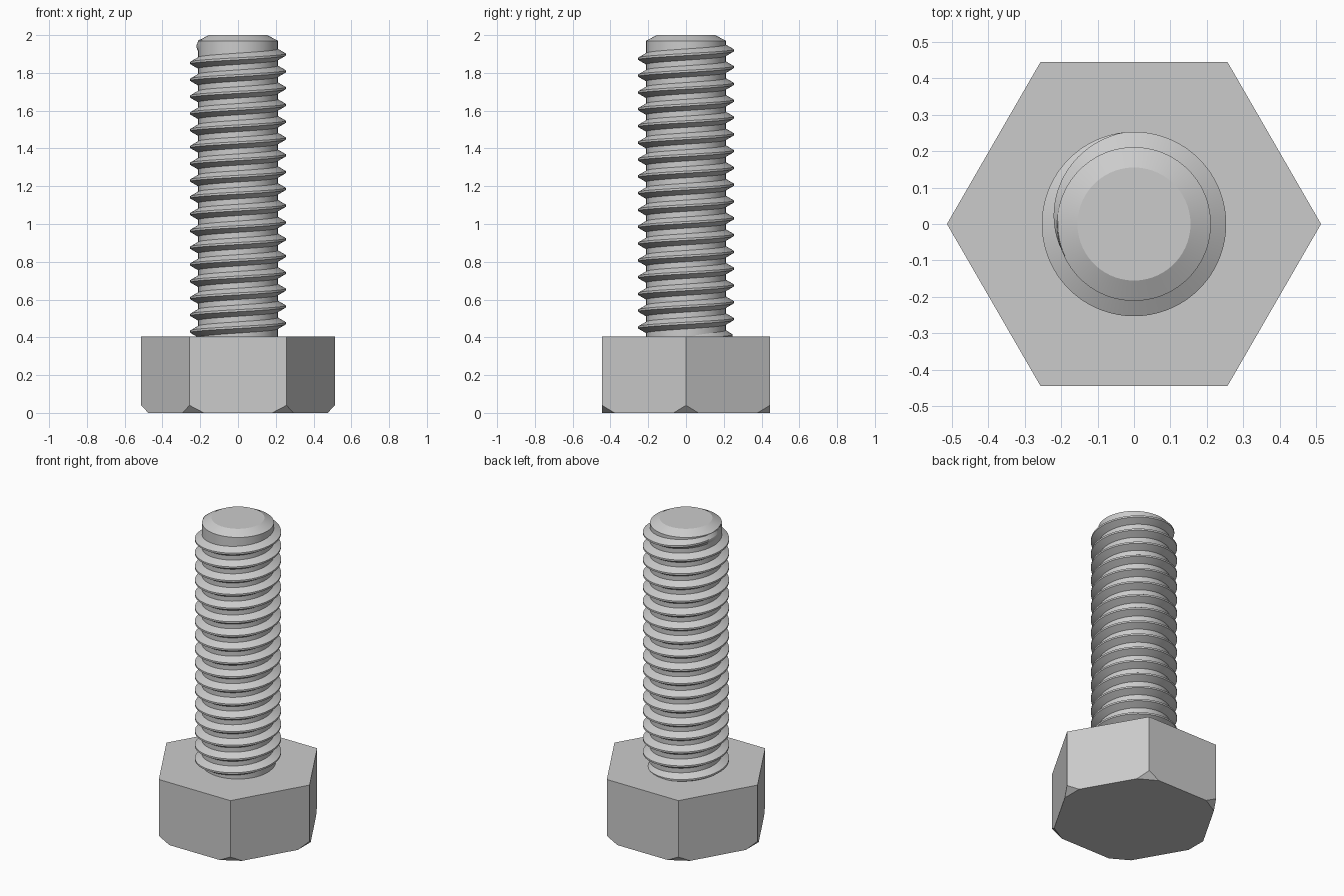
import bpy, bmesh
from math import cos, sin, pi, radians
from mathutils import Vector

cube = bpy.data.objects.get("Cube")
if cube:
    bpy.data.objects.remove(cube)

HEAD_TOP, HEAD_R = 0.405, 0.513
CORE_R, CREST_R, PITCH = 0.211, 0.253, 0.0889
STEPS = 72  # segments per turn

steel = bpy.data.materials.new("steel grey")
steel.use_nodes = True
grey = (0.6, 0.6, 0.6, 1)
steel.diffuse_color = grey
steel.node_tree.nodes["Principled BSDF"].inputs["Base Color"].default_value = grey


def finish(bm, name, smooth=False):
    bmesh.ops.recalc_face_normals(bm, faces=bm.faces[:])
    mesh = bpy.data.meshes.new(name)
    bm.to_mesh(mesh)
    bm.free()
    mesh.materials.append(steel)
    obj = bpy.data.objects.new(name, mesh)
    bpy.context.collection.objects.link(obj)
    if smooth:
        bpy.ops.object.select_all(action='DESELECT')
        obj.select_set(True)
        bpy.context.view_layer.objects.active = obj
        bpy.ops.object.shade_smooth_by_angle(angle=radians(20))
    return obj


def ring(bm, r, z, n):
    return [bm.verts.new((r * cos(2 * pi * i / n), r * sin(2 * pi * i / n), z)) for i in range(n)]


def lathe(bm, profile, n):
    rings = [ring(bm, r, z, n) for r, z in profile]
    for a, b in zip(rings, rings[1:]):
        for i in range(n):
            j = (i + 1) % n
            bm.faces.new((a[i], a[j], b[j], b[i]))
    bm.faces.new(rings[0][::-1])
    bm.faces.new(rings[-1])


# Hexagonal head with the six lower corners cut off
bm = bmesh.new()
lathe(bm, [(HEAD_R, 0), (HEAD_R, HEAD_TOP)], 6)
for i in range(6):
    a = i * pi / 3
    cut = bmesh.ops.bisect_plane(
        bm, geom=bm.verts[:] + bm.edges[:] + bm.faces[:],
        plane_co=Vector((HEAD_R * cos(a), HEAD_R * sin(a), 0.04)),
        plane_no=Vector((cos(a), sin(a), -0.95)).normalized(), clear_outer=True)
    edges = [e for e in cut["geom_cut"] if isinstance(e, bmesh.types.BMEdge)]
    bmesh.ops.edgeloop_fill(bm, edges=edges)
finish(bm, "hex_head")

# Plain shank core with a bevelled tip
bm = bmesh.new()
lathe(bm, [(CORE_R, 0.3), (CORE_R, 1.97), (0.155, 2.0)], STEPS)
finish(bm, "shank_core", smooth=True)

# Right-handed helical thread that runs out at both ends
bm = bmesh.new()
ROOT_HALF, CREST_HALF = 0.031, 0.0055
first, last = -17 * STEPS, int(STEPS * 205 / 360)
fade = STEPS * 0.3
previous = None
for k in range(first, last + 1):
    turn = k / STEPS
    a = 2 * pi * turn
    z = 1.897 + PITCH * turn
    amount = min(1, (k - first) / fade, (last - k) / fade)
    root = CORE_R - 0.002
    crest = root + (CREST_R - root) * amount
    section = [bm.verts.new((r * cos(a), r * sin(a), z + dz)) for r, dz in
               ((root, -ROOT_HALF), (crest, -CREST_HALF), (crest, CREST_HALF), (root, ROOT_HALF))]
    if previous:
        for i in range(3):
            bm.faces.new((previous[i], section[i], section[i + 1], previous[i + 1]))
    previous = section
finish(bm, "helical_thread", smooth=True)
